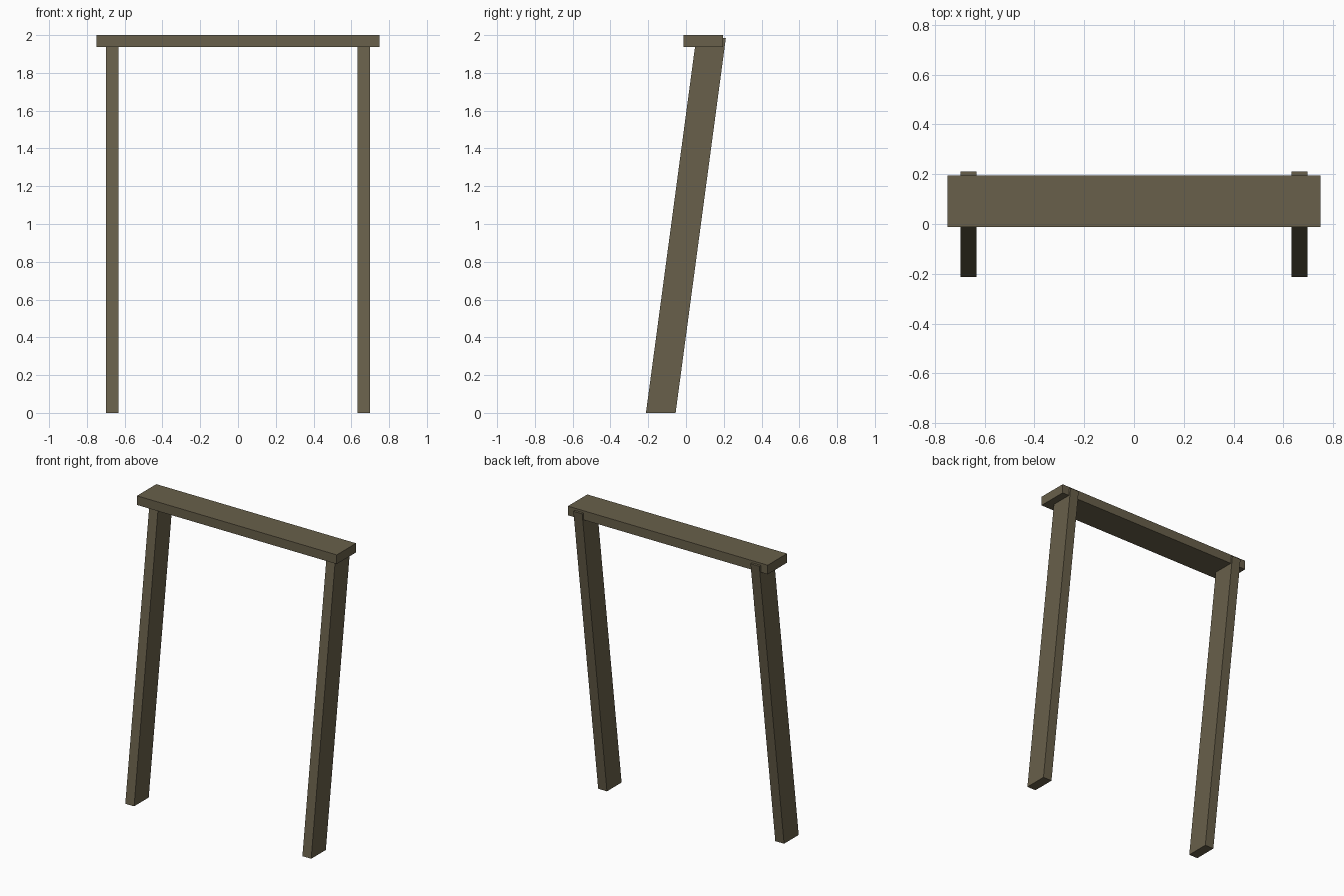
import bpy
import bmesh

cube = bpy.data.objects.get("Cube")
if cube:
    bpy.data.objects.remove(cube, do_unlink=True)

# Weathered olive-brown timber
wood = bpy.data.materials.new("weathered_wood")
wood.use_nodes = True
colour = (0.14, 0.117, 0.069, 1)
wood.diffuse_color = colour
wood.node_tree.nodes["Principled BSDF"].inputs["Base Color"].default_value = colour


def timber(name, x, y, z, lean=0.0):
    """Box between the x, y and z ranges; its top is shifted back by lean."""
    bm = bmesh.new()
    bmesh.ops.create_cube(bm, size=1)
    for v in bm.verts:
        top = v.co.z > 0
        v.co = (x[v.co.x > 0], y[v.co.y > 0] + lean * top, z[top])
    bmesh.ops.recalc_face_normals(bm, faces=bm.faces)
    mesh = bpy.data.meshes.new(name)
    bm.to_mesh(mesh)
    bm.free()
    mesh.materials.append(wood)
    obj = bpy.data.objects.new(name, mesh)
    bpy.context.collection.objects.link(obj)
    return obj


# Leaning posts, cut level at both ends
for name, centre in (("left_post", 0.665), ("right_post", -0.665)):
    timber(name, (centre - 0.033, centre + 0.033), (-0.212, -0.055),
           (0, 1.985), lean=0.266)

# Level beam across the top, overhanging the posts
timber("top_beam", (-0.75, 0.75), (-0.012, 0.195), (1.938, 2.0))
